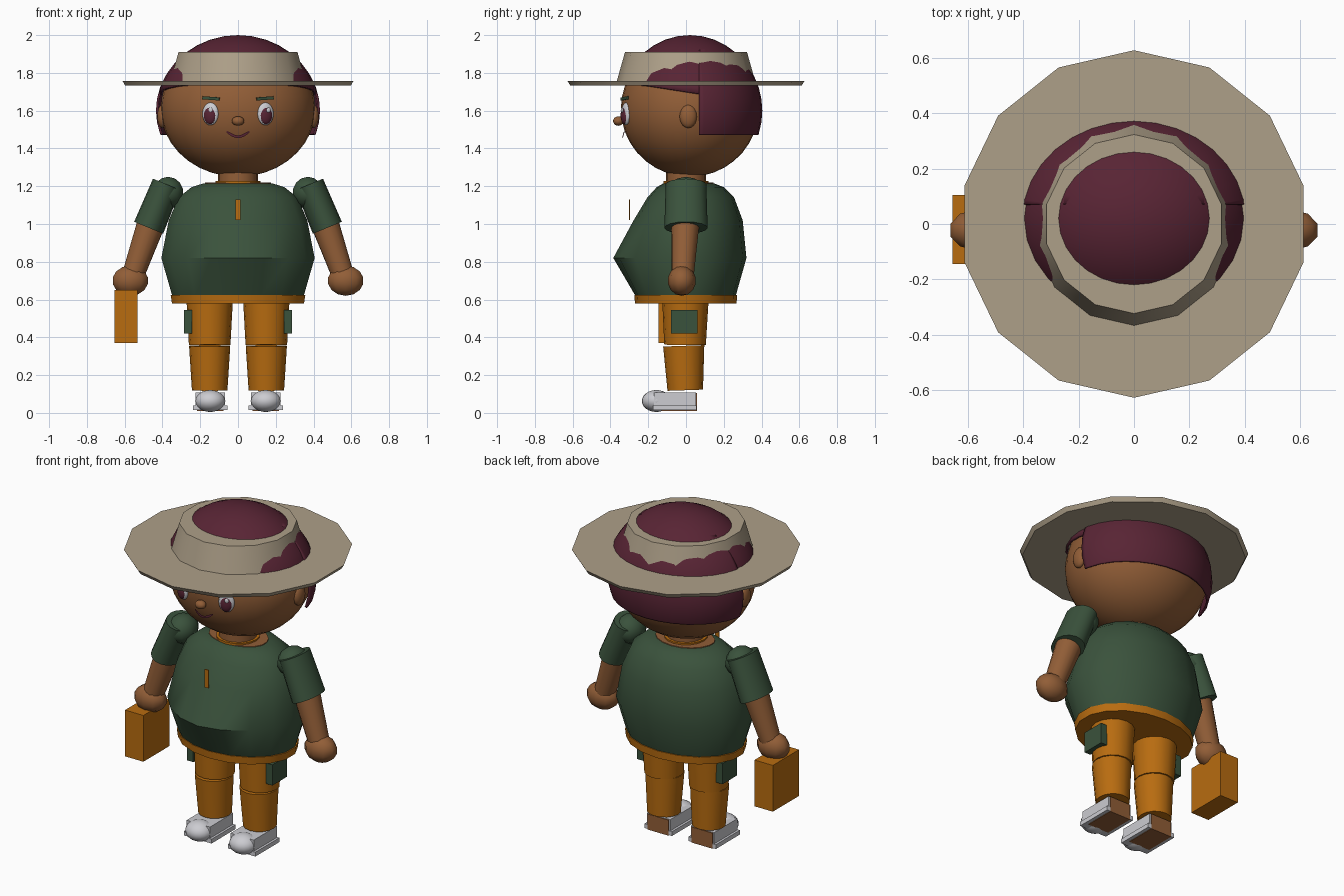
import bpy, bmesh, math
from mathutils import Matrix, Vector

if "Cube" in bpy.data.objects:
    bpy.data.objects.remove(bpy.data.objects["Cube"])


def material(name, *rgb):
    lin = [((c / 255 + 0.055) / 1.055) ** 2.4 for c in rgb] + [1.0]
    m = bpy.data.materials.new(name)
    m.use_nodes = True
    m.diffuse_color = lin
    m.node_tree.nodes["Principled BSDF"].inputs["Base Color"].default_value = lin
    return m


SKIN = material("brown skin", 146, 94, 55)
GREEN = material("dark green cloth", 58, 82, 60)
ORANGE = material("orange cloth", 184, 108, 16)
MAROON = material("maroon hair", 88, 36, 52)
STRAW = material("straw hat", 174, 160, 137)
WHITE = material("pale grey", 204, 204, 209)


def finish(name, bm, mat, angle=35):
    """Turn a bmesh into a smooth-by-angle object."""
    bmesh.ops.recalc_face_normals(bm, faces=bm.faces)
    me = bpy.data.meshes.new(name)
    bm.to_mesh(me)
    bm.free()
    me.shade_smooth()
    me.set_sharp_from_angle(angle=math.radians(angle))
    me.materials.append(mat)
    ob = bpy.data.objects.new(name, me)
    bpy.context.collection.objects.link(ob)
    return ob


def ball(name, mat, pos, radii, seg=24, rings=16, turn=0.0, cuts=()):
    """Ellipsoid, optionally cut by (point, kept direction) planes."""
    bm = bmesh.new()
    bmesh.ops.create_uvsphere(bm, u_segments=seg, v_segments=rings, radius=1)
    place = Matrix.Translation(pos) @ Matrix.Rotation(turn, 4, "Z")
    bm.transform(place @ Matrix.Diagonal((*radii, 1)))
    for point, keep in cuts:
        geom = bm.verts[:] + bm.edges[:] + bm.faces[:]
        bmesh.ops.bisect_plane(bm, geom=geom, plane_co=point, plane_no=keep, clear_inner=True)
    return finish(name, bm, mat, 45)


def box(name, mat, low, high, bevel=0.0, turn=0.0):
    bm = bmesh.new()
    bmesh.ops.create_cube(bm, size=1)
    low, high = Vector(low), Vector(high)
    size = high - low
    place = Matrix.Translation((low + high) / 2) @ Matrix.Rotation(turn, 4, "Y")
    bm.transform(place @ Matrix.Diagonal((*size, 1)))
    return finish(name, bm, mat)


def tube(name, mat, start, end, r1, r2, stretch=1.0, seg=16):
    """Tapered cylinder between two points; stretch widens it front to back."""
    start, end = Vector(start), Vector(end)
    axis = end - start
    bm = bmesh.new()
    bmesh.ops.create_cone(bm, cap_ends=True, segments=seg, radius1=r1, radius2=r2, depth=axis.length)
    turn = axis.to_track_quat("Z", "Y").to_matrix().to_4x4()
    bm.transform(Matrix.Translation((start + end) / 2) @ turn @ Matrix.Diagonal((stretch, 1, 1, 1)))
    return finish(name, bm, mat)


def loft(name, mat, rings, seg, angle=35):
    """Closed stack of rings: height, half width, front, back, belly bulge."""
    bm = bmesh.new()
    rows = []
    for z, rx, front, back, bulge in rings:
        row = []
        for i in range(seg):
            a = math.tau * i / seg
            c = math.cos(a)
            y = -c * front - bulge * max(c, 0) ** 4 if c > 0 else -c * back
            row.append(bm.verts.new((rx * math.sin(a), y, z)))
        rows.append(row)
    for a, b in zip(rows, rows[1:]):
        for i in range(seg):
            j = (i + 1) % seg
            bm.faces.new((a[i], a[j], b[j], b[i]))
    bm.faces.new(rows[0])
    bm.faces.new(rows[-1])
    return finish(name, bm, mat, angle)


# Head, neck and hair
ball("head", SKIN, (0, 0.02, 1.61), (0.41, 0.365, 0.36), 32, 18)
tube("neck", SKIN, (0, 0, 1.18), (0, 0, 1.3), 0.105, 0.105)
hair_cap = ball("hair_cap", MAROON, (0, 0.02, 1.6), (0.432, 0.38, 0.4), 28, 18,
                cuts=[((0, 0.07, 1.69), (0, 0.15, 1))])
hair_back = ball("hair_back", MAROON, (0, 0.02, 1.6), (0.44, 0.384, 0.395), 32, 20,
                 cuts=[((0, 0.07, 0), (0, 1, 0)), ((0, 0, 1.47), (0, 0, 1))])
for hair in (hair_cap, hair_back):
    shell = hair.modifiers.new("thickness", "SOLIDIFY")
    shell.thickness = 0.012

# Face
ball("nose", SKIN, (0, -0.358, 1.545), (0.033, 0.028, 0.025), 16, 10)
bm = bmesh.new()
steps = [i / 6 for i in range(-6, 7)]
upper = [(0.06 * t, 1.475 + 0.012 * t * t - 0.006 * math.cos(3 * t)) for t in steps]
lower = [(0.06 * t, 1.455 + 0.03 * t * t) for t in steps]
points = [[bm.verts.new((x, -0.335 + 2.5 * x * x, z)) for x, z in line] for line in (upper, lower)]
for i in range(len(steps) - 1):
    bm.faces.new((points[0][i], points[1][i], points[1][i + 1], points[0][i + 1]))
bmesh.ops.solidify(bm, geom=bm.faces[:], thickness=0.008)
finish("mouth", bm, MAROON)

for s, side in ((1, "left"), (-1, "right")):
    # Eye layers stacked along the direction the eye faces
    turn = 0.36 * s
    out = Vector((math.sin(turn), -math.cos(turn), 0))
    eye = Vector((0.146 * s, -0.318, 1.583))
    ball(side + "_eye_white", WHITE, eye, (0.045, 0.02, 0.06), 20, 12, turn)
    ball(side + "_iris", MAROON, eye + out * 0.008 - Vector((0, 0, 0.008)),
         (0.034, 0.018, 0.046), 20, 12, turn)
    ball(side + "_eye_glint", WHITE, eye + out * 0.022 + Vector((0.008, 0, 0.02)),
         (0.012, 0.006, 0.014), 12, 8, turn)
    brow = box(side + "_eyebrow", GREEN, (-0.048, -0.004, -0.008), (0.048, 0.004, 0.008))
    brow.matrix_world = (Matrix.Translation((0.143 * s, -0.326, 1.665))
                         @ Matrix.Rotation(turn, 4, "Z") @ Matrix.Rotation(-0.07 * s, 4, "Y"))
    ball(side + "_ear", SKIN, (0.4 * s, 0.012, 1.57), (0.028, 0.046, 0.062), 16, 10)

    # Arm
    ball(side + "_shoulder", GREEN, (0.37 * s, 0, 1.165), (0.085, 0.1, 0.085), 10, 7)
    tube(side + "_sleeve", GREEN, (0.378 * s, 0, 1.21), (0.473 * s, 0, 0.98), 0.078, 0.083, 1.38)
    tube(side + "_forearm", SKIN, (0.44 * s, 0, 1.06), (0.562 * s, -0.018, 0.71), 0.078, 0.058)
    ball(side + "_hand", SKIN, (0.57 * s, -0.022, 0.70), (0.1, 0.075, 0.08), 10, 7)

    # Leg with side pocket
    x = 0.15 * s
    tube(side + "_thigh", ORANGE, (x, -0.005, 0.36), (x, -0.003, 0.62), 0.11, 0.124)
    tube(side + "_shin", ORANGE, (x, -0.004, 0.12), (x, -0.012, 0.355), 0.094, 0.109)
    box(side + "_pocket", GREEN, (0.265 * s - 0.021, -0.08, 0.42), (0.265 * s + 0.021, 0.06, 0.545))

    # Foot and shoe
    x = 0.147 * s
    box(side + "_foot", SKIN, (x - 0.07, -0.13, 0.011), (x + 0.07, 0.058, 0.105))
    box(side + "_shoe_upper", WHITE, (x - 0.078, -0.17, 0.02), (x + 0.078, 0.052, 0.108))
    box(side + "_shoe_sole", WHITE, (x - 0.092, -0.175, 0.014), (x + 0.092, 0.056, 0.04))
    ball(side + "_shoe_toe", WHITE, (x, -0.157, 0.063), (0.08, 0.077, 0.058), 20, 12)

# Shirt with a belly, hem, collar and zip
loft("shirt", GREEN, [
    (0.615, 0.352, 0.265, 0.262, 0),
    (0.82, 0.412, 0.325, 0.32, 0.06),
    (1.02, 0.372, 0.262, 0.30, 0.015),
    (1.14, 0.32, 0.205, 0.255, 0),
    (1.195, 0.25, 0.155, 0.2, 0),
    (1.215, 0.185, 0.12, 0.15, 0)], 18, 40)
loft("shirt_hem", ORANGE, [
    (0.58, 0.355, 0.27, 0.268, 0),
    (0.625, 0.362, 0.274, 0.27, 0)], 18)
loft("neck_opening", SKIN, [
    (1.205, 0.18, 0.117, 0.147, 0),
    (1.219, 0.178, 0.115, 0.145, 0)], 18)
tube("collar", ORANGE, (0, 0, 1.2), (0, 0, 1.228), 0.12, 0.12)
box("zip", ORANGE, (-0.013, -0.303, 1.02), (0.013, -0.297, 1.13))

# Bag held in the right hand
box("bag", ORANGE, (-0.655, -0.145, 0.37), (-0.532, 0.105, 0.65))

# Hat
loft("hat_brim", STRAW, [
    (1.732, 0.612, 0.612, 0.612, 0),
    (1.757, 0.627, 0.627, 0.627, 0)], 14)
loft("hat_crown", STRAW, [
    (1.75, 0.368, 0.368, 0.368, 0),
    (1.91, 0.323, 0.323, 0.323, 0)], 14)
